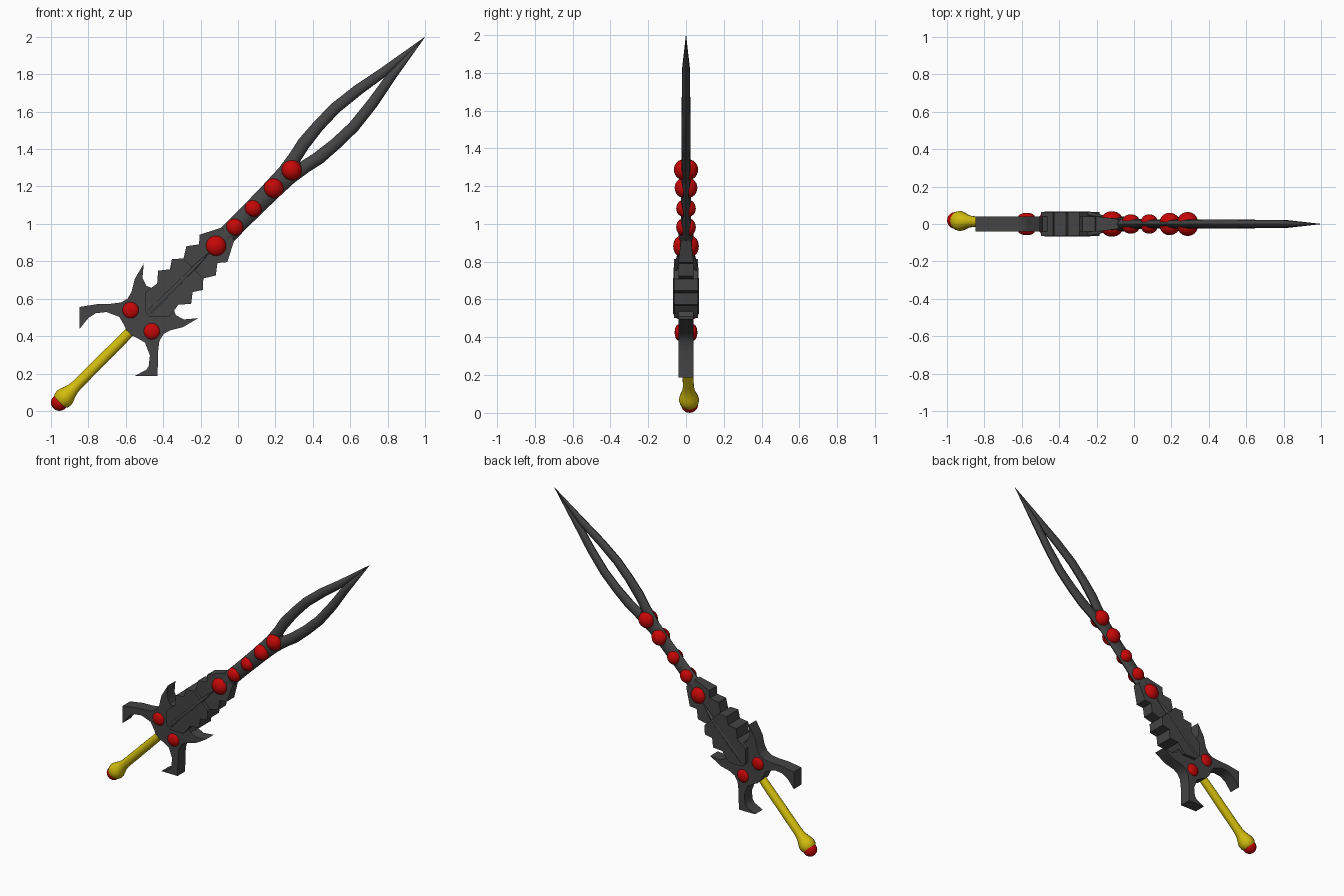
import bpy, bmesh, math
from mathutils import Vector

if "Cube" in bpy.data.objects:
    bpy.data.objects.remove(bpy.data.objects["Cube"])

def material(name, rgb):
    m = bpy.data.materials.new(name)
    m.diffuse_color = (*rgb, 1)
    m.use_nodes = True
    m.node_tree.nodes["Principled BSDF"].inputs["Base Color"].default_value = m.diffuse_color
    return m

GREY = material("dark_steel", (0.058, 0.058, 0.058))
RED = material("red_gem", (0.56, 0.002, 0.002))
GOLD = material("gold", (0.64, 0.5, 0.004))
S = math.sqrt(0.5)

def P(u, v, y):
    """u runs along the sword from pommel to tip, v across it (up-left), y is depth."""
    return Vector((-1 + (u - v) * S, y, (u + v) * S))

def finish(bm, name, mat, smooth=None):
    bmesh.ops.recalc_face_normals(bm, faces=bm.faces)
    me = bpy.data.meshes.new(name)
    bm.to_mesh(me)
    bm.free()
    me.materials.append(mat)
    ob = bpy.data.objects.new(name, me)
    bpy.context.collection.objects.link(ob)
    if smooth:
        bpy.ops.object.select_all(action='DESELECT')
        ob.select_set(True)
        bpy.context.view_layer.objects.active = ob
        bpy.ops.object.shade_smooth_by_angle(angle=math.radians(smooth))
    return ob

def loft(name, mat, sections, n=8, smooth=50):
    """Elliptical rings (u, v, y, half_width, half_depth) joined along the sword."""
    bm = bmesh.new()
    rings = []
    for u, v, y, w, t in sections:
        angles = [2 * math.pi * k / n for k in range(n)]
        rings.append([bm.verts.new(P(u, v + w * math.cos(a), y + t * math.sin(a))) for a in angles])
    for a, b in zip(rings, rings[1:]):
        for k in range(n):
            bm.faces.new((a[k], a[(k + 1) % n], b[(k + 1) % n], b[k]))
    bm.faces.new(rings[0])
    bm.faces.new(rings[-1])
    return finish(bm, name, mat, smooth)

def plate(name, mat, half, depth, lower=None):
    """Half outline (u, v) mirrored over the sword axis; depth(u) is half thickness."""
    pts = half + [(u, -v) for u, v in reversed(lower or half)]
    bm = bmesh.new()
    front = [bm.verts.new(P(u, v, -depth(u))) for u, v in pts]
    back = [bm.verts.new(P(u, v, depth(u))) for u, v in pts]
    n = len(pts)
    for k in range(n):
        j = (k + 1) % n
        bm.faces.new((front[k], front[j], back[j], back[k]))
    caps = [bm.faces.new(front), bm.faces.new(back)]
    bm.normal_update()
    bmesh.ops.triangulate(bm, faces=caps)
    return finish(bm, name, mat, 35)

def dome(name, u, v, r, base, top, side):
    """Half ellipsoid sitting on one face of the sword."""
    bm = bmesh.new()
    bmesh.ops.create_uvsphere(bm, u_segments=20, v_segments=12, radius=1)
    low = [w for w in bm.verts if w.co.z < -0.01]
    bmesh.ops.delete(bm, geom=low, context='VERTS')
    c = P(u, v, 0)
    for w in bm.verts:
        x, y, z = w.co
        w.co = c + Vector((x * r, side * (base + z * (top - base)), y * r))
    return finish(bm, name, RED, 60)

# Guard: curved horns, fins and the stepped collar up to the blade
collar = [(0.935, 0.125), (0.985, 0.086), (1.032, 0.117), (1.077, 0.075)]
horn = [(0.59, 0.02), (0.6, 0.045), (0.614, 0.097), (0.584, 0.164), (0.539, 0.2)]
upper_tip = [(0.493, 0.21), (0.418, 0.202), (0.501, 0.285)]
lower_tip = [(0.515, 0.205), (0.448, 0.1835), (0.535, 0.271)]
fin = [(0.58, 0.228), (0.63, 0.18), (0.675, 0.145), (0.715, 0.135), (0.754, 0.145),
       (0.815, 0.182), (0.908, 0.206), (0.849, 0.157), (0.834, 0.111), (0.845, 0.085), (0.883, 0.08)]
tail = [(1.135, 0.111), (1.189, 0.07), (1.229, 0.104), (1.34, 0.047)]
rest = fin + collar + tail
plate("guard", GREY, horn + upper_tip + rest, lambda u: 0.041 if u < 1.3 else 0.026,
      lower=horn + lower_tip + rest)

# Thick ribbed core over the guard
plate("ribbed_core", GREY, [(0.73, 0.02), (0.8, 0.09), (0.845, 0.086), (0.883, 0.08)] + collar,
      lambda u: 0.064)

# Tapered spikes lying on both faces
for side, label in ((-1, "front"), (1, "back")):
    loft(label + "_spike", GREY, [(0.735, 0, side * 0.045, 0.016, 0.015),
                                  (0.75, 0, side * 0.046, 0.025, 0.023),
                                  (1.07, 0, side * 0.055, 0.012, 0.013),
                                  (1.2, 0, side * 0.04, 0.002, 0.004)], 10)

# Blade and the two strands that part and meet at the tip
loft("blade", GREY, [(1.2, 0, 0, 0.06, 0.043), (1.34, 0, 0, 0.05, 0.032), (1.45, 0, 0, 0.049, 0.026),
                     (1.65, 0, 0, 0.052, 0.025), (1.8, 0, 0, 0.058, 0.025), (1.88, 0, 0, 0.035, 0.018)])
for side, label in ((1, "upper"), (-1, "lower")):
    loft(label + "_strand", GREY, [(u, side * v, 0, w, t) for u, v, w, t in (
        (1.76, 0.022, 0.032, 0.022), (1.88, 0.036, 0.036, 0.025), (1.965, 0.055, 0.036, 0.025),
        (2.09, 0.067, 0.032, 0.024), (2.22, 0.07, 0.031, 0.023), (2.38, 0.052, 0.03, 0.022),
        (2.55, 0.022, 0.026, 0.021), (2.826, 0, 0.001, 0.001))])

# Handle, leaning slightly towards the back at the pommel
profile = [(0.045, 0.02), (0.06, 0.04), (0.08, 0.051), (0.1, 0.054), (0.12, 0.049),
           (0.14, 0.041), (0.165, 0.033), (0.2, 0.029), (0.45, 0.028), (0.62, 0.026)]
lean = lambda u: 0.019 * (1 - u / 0.6)
loft("handle", GOLD, [(u, 0, lean(u), r, r) for u, r in profile], 16, 50)

# Pommel gem
bm = bmesh.new()
bmesh.ops.create_uvsphere(bm, u_segments=20, v_segments=12, radius=0.045)
bmesh.ops.translate(bm, verts=bm.verts, vec=P(0.064, 0, 0.019))
finish(bm, "pommel_gem", RED, 60)

# Gems on both faces: (u, v, radius, base depth, top depth)
gems = [(0.682, 0.08, 0.044, 0.038, 0.06), (0.682, -0.08, 0.044, 0.038, 0.06),
        (1.247, 0, 0.056, 0.025, 0.068), (1.39, 0, 0.046, 0.015, 0.052),
        (1.53, 0, 0.045, 0.012, 0.052), (1.684, 0, 0.053, 0.012, 0.06),
        (1.82, 0, 0.055, 0.012, 0.064)]
for i, g in enumerate(gems):
    for side, label in ((-1, "front"), (1, "back")):
        dome(f"{label}_gem_{i + 1}", *g, side)
